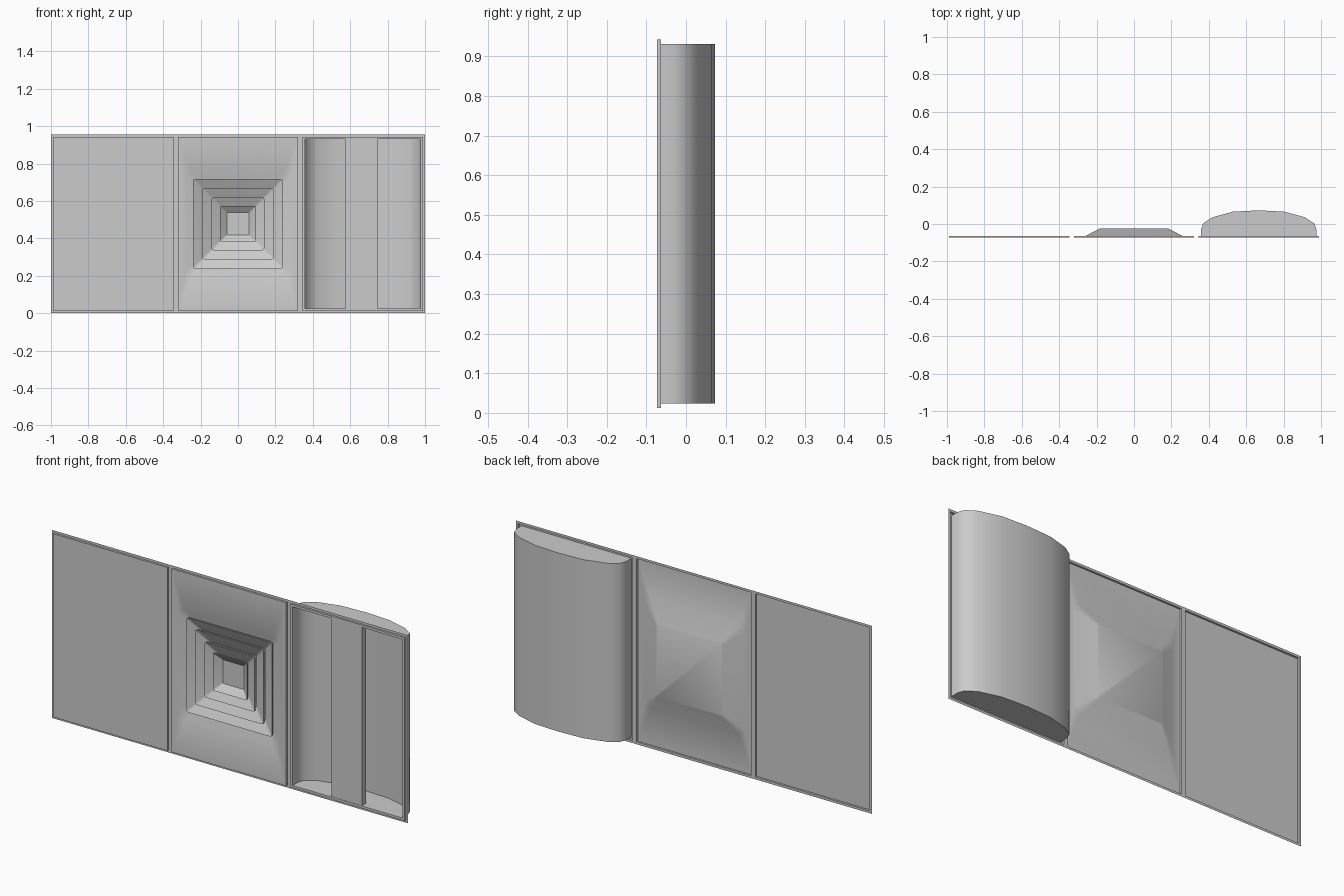
import bpy, bmesh, math

if "Cube" in bpy.data.objects:
    bpy.data.objects.remove(bpy.data.objects["Cube"])

PITCH, CZ = 2 / 3, 0.4775          # tile spacing and mid height
BACK, FRONT = -0.063, -0.073       # rim plane and tile face plane


def finish(bm, name, angle=30):
    bmesh.ops.remove_doubles(bm, verts=bm.verts, dist=1e-5)
    bmesh.ops.recalc_face_normals(bm, faces=bm.faces)
    me = bpy.data.meshes.new(name)
    bm.to_mesh(me)
    bm.free()
    ob = bpy.data.objects.new(name, me)
    bpy.context.collection.objects.link(ob)
    bpy.ops.object.select_all(action='DESELECT')
    ob.select_set(True)
    bpy.context.view_layer.objects.active = ob
    bpy.ops.object.shade_smooth_by_angle(angle=math.radians(angle))
    return ob


def rounded(cx, hx, hz, y, r=0.0, n=4):
    """Rectangle loop with rounded corners (r = 0 gives stacked corner points)."""
    pts = []
    for k, (sx, sz) in enumerate([(1, 1), (-1, 1), (-1, -1), (1, -1)]):
        for i in range(n + 1):
            a = math.pi / 2 * (k + i / n)
            pts.append((cx + sx * (hx - r) + r * math.cos(a), y,
                        CZ + sz * (hz - r) + r * math.sin(a)))
    return pts


def skin(bm, loops, cap=False, closed=False):
    """Join successive loops with quads, optionally capping the last one."""
    rows = [[bm.verts.new(p) for p in lp] for lp in loops]
    pairs = list(zip(rows, rows[1:])) + ([(rows[-1], rows[0])] if closed else [])
    for a, b in pairs:
        n = len(a)
        for i in range(n):
            j = (i + 1) % n
            bm.faces.new((a[i], a[j], b[j], b[i]))
    if cap:
        bm.faces.new(rows[-1])


def tile_rim(cx):
    """Flat rim and the shallow step up to the tile face."""
    return [rounded(cx, PITCH / 2, CZ, BACK),
            rounded(cx, 0.3215, 0.4655, BACK),
            rounded(cx, 0.3215, 0.4655, FRONT)]


# plain tile
bm = bmesh.new()
skin(bm, tile_rim(-PITCH), cap=True)
finish(bm, "plain_tile")

# vent tile with sloping recess
bm = bmesh.new()
skin(bm, tile_rim(0) + [rounded(0, 0.276, 0.276, FRONT, 0.03),
                        rounded(0, 0.185, 0.185, -0.025, 0.012)], cap=True)
finish(bm, "vent_tile")

# nested louvres, each sloping inward and back
for i, h in enumerate((0.24, 0.191, 0.141)):
    bm = bmesh.new()
    y = -0.071 + 0.002 * i
    skin(bm, [rounded(0, h, h, y, 0.012),
              rounded(0, h - 0.06, h - 0.06, y + 0.032, 0.006),
              rounded(0, h - 0.06, h - 0.06, y + 0.036, 0.006),
              rounded(0, h, h, y + 0.008, 0.012)], closed=True)
    finish(bm, f"vent_louvre_{i + 1}")

# central vent pan
bm = bmesh.new()
skin(bm, [rounded(0, 0.06, 0.06, -0.03, 0.002),
          rounded(0, 0.095, 0.095, -0.057, 0.005),
          rounded(0, 0.095, 0.095, -0.065, 0.005),
          rounded(0, 0.06, 0.06, -0.036, 0.002)], cap=True)
finish(bm, "vent_centre")

# light tile face with rectangular opening
bm = bmesh.new()
HX, HZ = 0.309, 0.4535
skin(bm, tile_rim(PITCH) + [rounded(PITCH, HX, HZ, FRONT)])
finish(bm, "light_tile")

# curved light housing behind the opening
half = [(HX, FRONT), (HX, -0.03), (0.297, 0.003), (0.247, 0.036), (0.137, 0.066)]
prof = [(-x, y) for x, y in half] + [(0, 0.073)] + half[::-1]
bm = bmesh.new()
lo, hi = [[bm.verts.new((PITCH + x, y, z)) for x, y in prof]
          for z in (CZ - HZ, CZ + HZ)]
for i in range(len(prof) - 1):
    bm.faces.new((lo[i], lo[i + 1], hi[i + 1], hi[i]))
housing = finish(bm, "light_housing", 50)

# flat ends of the housing
for name, z in (("housing_bottom", CZ - HZ), ("housing_top", CZ + HZ)):
    bm = bmesh.new()
    bm.faces.new([bm.verts.new((PITCH + x, y, z)) for x, y in prof])
    finish(bm, name)

# lamp cover strip down the middle
bm = bmesh.new()
bmesh.ops.create_cube(bm, size=1)
for v in bm.verts:
    v.co = (PITCH - 0.006 + v.co.x * 0.17, -0.0545 + v.co.y * 0.033, CZ + v.co.z * 2 * HZ)
finish(bm, "lamp_cover")
